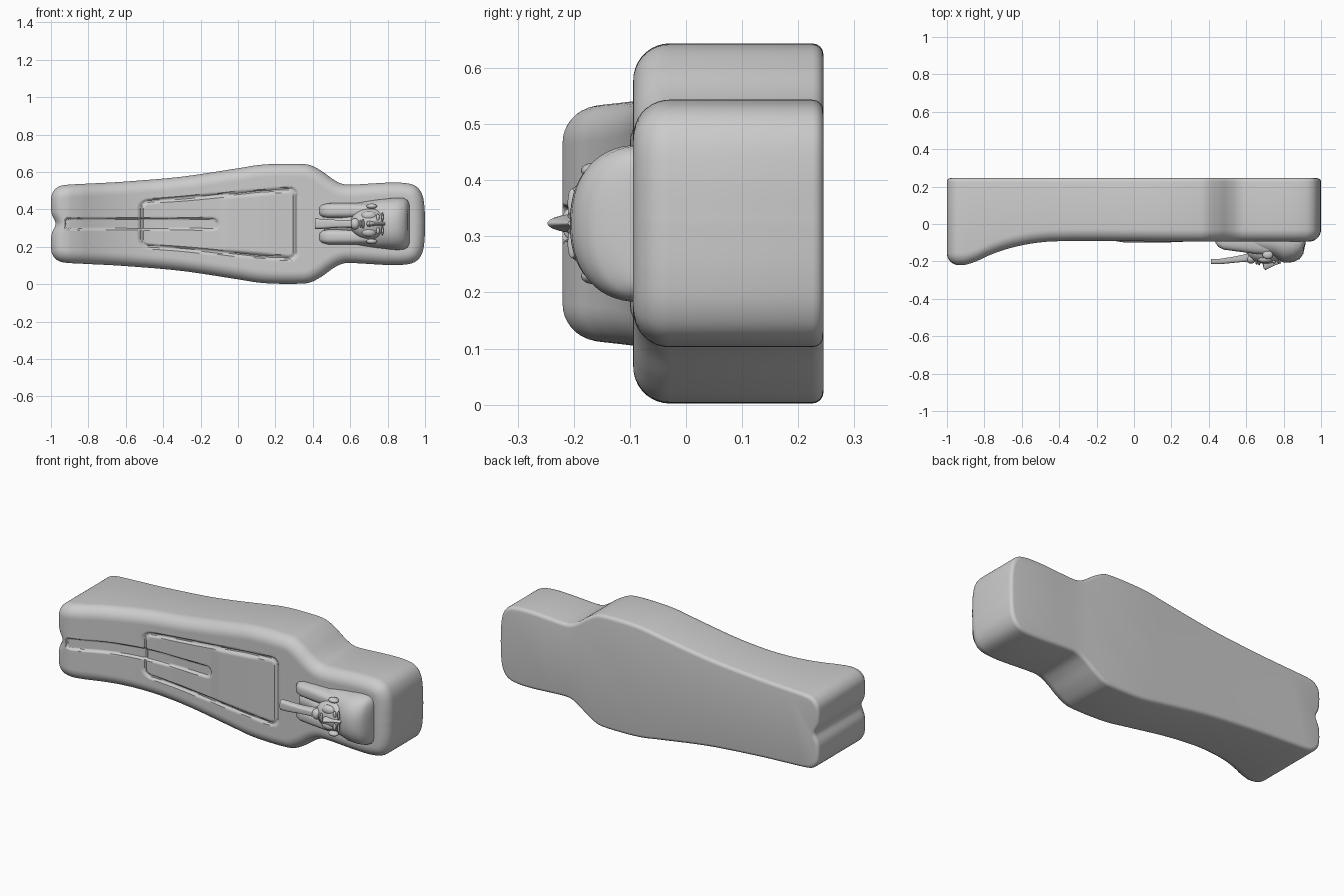
import bpy, bmesh, math
from mathutils import Vector

if "Cube" in bpy.data.objects:
    bpy.data.objects.remove(bpy.data.objects["Cube"])

C = 0.323          # centre line height (z)
R = 0.065          # front edge rounding
RB = 0.02          # back edge rounding


def finish(name, bm, angle=40):
    bmesh.ops.remove_doubles(bm, verts=bm.verts, dist=0.0002)
    bmesh.ops.recalc_face_normals(bm, faces=bm.faces)
    me = bpy.data.meshes.new(name)
    bm.to_mesh(me)
    bm.free()
    ob = bpy.data.objects.new(name, me)
    bpy.context.collection.objects.link(ob)
    bpy.ops.object.select_all(action='DESELECT')
    ob.select_set(True)
    bpy.context.view_layer.objects.active = ob
    bpy.ops.object.shade_smooth_by_angle(angle=math.radians(angle))
    return ob


def smooth(t):
    t = max(0.0, min(1.0, t))
    return t * t * (3 - 2 * t)


def interp(table, x):
    if x <= table[0][0]:
        return table[0][1]
    for (a, fa), (b, fb) in zip(table, table[1:]):
        if x <= b:
            return fa + (fb - fa) * (x - a) / (b - a)
    return table[-1][1]


def curve(pts, n):
    """Catmull-Rom through pts, resampled to n even steps."""
    p = [Vector(q) for q in pts]
    p = [2 * p[0] - p[1]] + p + [2 * p[-1] - p[-2]]
    dense = []
    for a, b, c, d in zip(p, p[1:], p[2:], p[3:]):
        for k in range(30):
            t = k / 30
            dense.append(0.5 * (2 * b + (c - a) * t + (2 * a - 5 * b + 4 * c - d) * t * t
                                + (3 * b - a - 3 * c + d) * t ** 3))
    dense.append(p[-2])
    acc = [0.0]
    for a, b in zip(dense, dense[1:]):
        acc.append(acc[-1] + (b - a).length)
    xs = list(zip(acc, [q.x for q in dense]))
    ys = list(zip(acc, [q.y for q in dense]))
    return [Vector((interp(xs, acc[-1] * i / n), interp(ys, acc[-1] * i / n))) for i in range(n + 1)]


# ---- coffin body: outline (x, half width), rising feet profile and carved front
HALF = [(-1, 0), (-1, .07), (-1, .125), (-.992, .165), (-.965, .195), (-.92, .208), (-.8, .215),
        (-.6, .226), (-.3, .252), (0, .297), (.1, .313), (.2, .32), (.33, .32), (.39, .312),
        (.45, .28), (.51, .237), (.56, .213), (.62, .21), (.8, .22), (.9, .217), (.955, .198),
        (.985, .155), (.997, .09), (1, 0)]
FRONT = curve([(-.93, -.22), (-.9, -.218), (-.84, -.198), (-.78, -.17), (-.7, -.14), (-.6, -.114),
               (-.5, -.098), (-.4, -.092), (-.2, -.09), (.3, -.094), (1, -.094)], 120)
FRONT = [(q.x, q.y) for q in FRONT]


def box_sd(dx, dz, r):
    """Signed distance to a rounded rectangle, from edge offsets."""
    qx, qz = dx + r, dz + r
    return math.hypot(max(qx, 0), max(qz, 0)) + min(max(qx, qz), 0) - r


def carving(x, z):
    """Outward relief of the leg slot and chest panel."""
    h = abs(z)
    slot = box_sd(abs(x + .522) - .418, h - .034, .03)
    panel = box_sd(abs(x + .105) - .42, h - (.122 + .072 * (x + .525) / .84), .045)
    out = -.013 * smooth(-slot / .01)
    out -= .010 * smooth((.014 - abs(panel + .006)) / .01)
    if panel < 0:
        out += .007 * smooth((x + .11) / .06) * smooth((.31 - x) / .2) * smooth(-panel / .03)
    return out


def coffin_body():
    half = curve(HALF, 290)
    loop = half + [Vector((p.x, -p.y)) for p in half[-2:0:-1]]
    n = len(loop)
    normals = []
    for i in range(n):
        t = loop[(i + 1) % n] - loop[i - 1]
        normals.append(Vector((t.y, -t.x)).normalized())     # points inward
    rings = []
    for k in range(5):                                        # back edge
        a = math.radians(90 * k / 4)
        rings.append([(p + m * RB * (1 - math.sin(a)), .245 - RB * (1 - math.cos(a)))
                      for p, m in zip(loop, normals)])
    for k in range(10):                                       # front edge
        a = math.radians(10 * k)
        ring = []
        for p, m in zip(loop, normals):
            q = p + m * R * (1 - math.cos(a))
            ring.append((q, interp(FRONT, q.x) + R * (1 - math.sin(a))))
        rings.append(ring)
    inner = [q for q, _ in rings[-1]]
    steps = 34
    for k in range(1, steps + 1):                             # front face to the centre line
        ring = []
        for q in inner:
            s = Vector((max(-.84, min(.82, q.x)), 0))
            v = q.lerp(s, k / steps)
            ring.append((v, interp(FRONT, v.x) - carving(v.x, v.y)))
        rings.append(ring)
    bm = bmesh.new()
    rows = []
    for ring in rings:
        row = []
        for q, y in ring:                                     # notch between the feet
            dent = .024 * math.exp(-(q.y / .04) ** 2) * smooth((-.88 - q.x) / .12)
            row.append(bm.verts.new((q.x + dent, y, C + q.y)))
        rows.append(row)
    for a, b in zip(rows, rows[1:]):
        for i in range(n):
            j = (i + 1) % n
            bm.faces.new((a[i], a[j], b[j], b[i]))
    bm.faces.new(rows[0])
    finish("coffin_body", bm)


def loft(name, stations, dz=0.0, power=2.0, seg=28):
    """Half-domed sections (x, half width, front y, back y) joined along x."""
    bm = bmesh.new()
    rows = []
    for x, w, yf, yb in stations:
        row = []
        for k in range(seg + 1):
            a = math.pi * k / seg
            cs, sn = math.cos(a), math.sin(a)
            zz = math.copysign(abs(cs) ** (2 / power), cs) * w
            row.append(bm.verts.new((x, yb + (yf - yb) * abs(sn) ** (2 / power), C + dz + zz)))
        rows.append(row)
    for a, b in zip(rows, rows[1:]):
        for i in range(seg + 1):
            j = (i + 1) % (seg + 1)
            bm.faces.new((a[i], a[j], b[j], b[i]))
    bm.faces.new(rows[0])
    bm.faces.new(rows[-1])
    return finish(name, bm)


def ellipsoid(name, loc, radii):
    bm = bmesh.new()
    bmesh.ops.create_uvsphere(bm, u_segments=32, v_segments=18, radius=1)
    for v in bm.verts:
        v.co = Vector((loc[0] + v.co.x * radii[0], loc[1] + v.co.y * radii[1],
                       C + loc[2] + v.co.z * radii[2]))
    return finish(name, bm, 60)


coffin_body()

# headdress crown, side flaps and neck
loft("headdress_crown", [(.62, .11, -.145, -.08), (.68, .12, -.16, -.08), (.75, .13, -.18, -.08),
                         (.785, .133, -.198, -.08), (.80, .136, -.207, -.08), (.85, .14, -.204, -.08),
                         (.885, .138, -.188, -.08), (.905, .128, -.16, -.08), (.918, .11, -.10, -.08)],
     power=2.3)
for side, s in (("left", 1), ("right", -1)):
    loft("headdress_flap_" + side, [(.435, .02, -.10, -.08), (.45, .032, -.122, -.08),
                                    (.48, .04, -.137, -.08), (.56, .042, -.148, -.08),
                                    (.64, .042, -.158, -.08), (.72, .04, -.165, -.08)],
         dz=.07 * s, power=2.8)
    ellipsoid("ear_" + side, (.715, -.165, .094 * s), (.028, .022, .014))
    ellipsoid("eye_" + side, (.748, -.203, .036 * s), (.009, .008, .018))
    ellipsoid("brow_" + side, (.772, -.203, .036 * s), (.006, .008, .026))
    ellipsoid("cheek_" + side, (.70, -.187, .043 * s), (.04, .022, .026))
loft("neck", [(.46, .045, -.11, -.08), (.54, .05, -.125, -.08), (.64, .06, -.17, -.08)])

# face
ellipsoid("face", (.705, -.14, 0), (.105, .072, .084))
loft("nose", [(.785, .010, -.21, -.17), (.75, .011, -.222, -.17), (.715, .015, -.24, -.17),
              (.702, .019, -.247, -.17), (.692, .017, -.236, -.17), (.688, .012, -.215, -.17)])
ellipsoid("upper_lip", (.669, -.209, 0), (.007, .012, .026))
ellipsoid("lower_lip", (.656, -.205, 0), (.007, .012, .021))
ellipsoid("chin", (.626, -.186, 0), (.026, .026, .03))

# false beard
loft("beard", [(.412, .028, -.215, -.188), (.46, .026, -.215, -.186), (.53, .021, -.208, -.175),
               (.58, .021, -.203, -.165), (.635, .022, -.20, -.15)], power=4)
